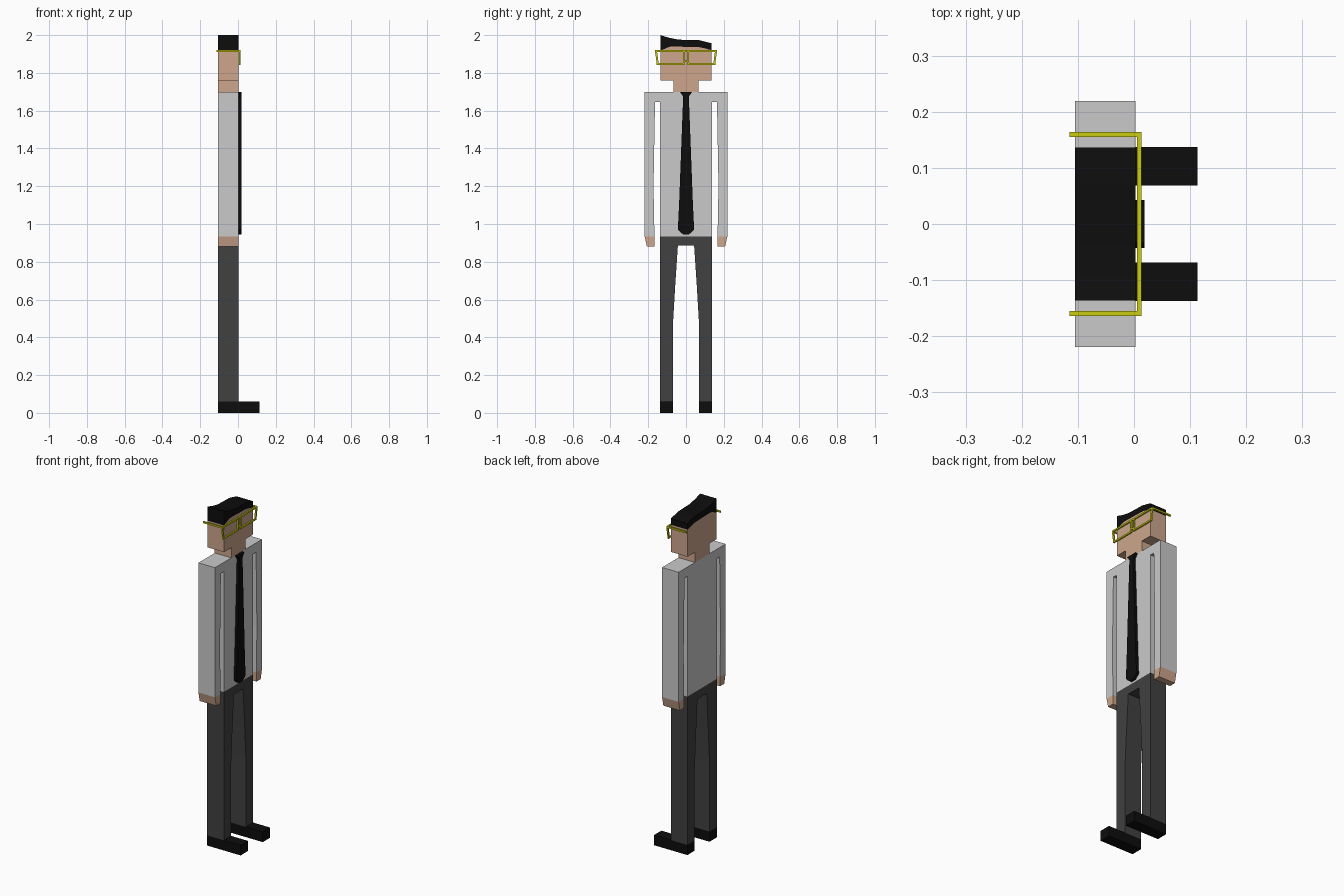
import bpy, bmesh

if "Cube" in bpy.data.objects:
    bpy.data.objects.remove(bpy.data.objects["Cube"])

BACK, FRONT = -0.105, 0.003   # depth of the body slab (figure faces +x)


def material(name, rgb):
    m = bpy.data.materials.new(name)
    m.diffuse_color = (*rgb, 1)
    m.use_nodes = True
    m.node_tree.nodes["Principled BSDF"].inputs["Base Color"].default_value = m.diffuse_color
    return m


SKIN = material("skin", (0.61, 0.38, 0.26))
SHIRT = material("light_grey", (0.59, 0.59, 0.59))
TROUSERS = material("charcoal", (0.052, 0.052, 0.052))
BLACK = material("black", (0.004, 0.004, 0.004))
YELLOW = material("yellow", (0.60, 0.60, 0.006))


def slab(name, outline, mat, x0=BACK, x1=FRONT):
    """Extrude a (y, z) outline from x0 to x1."""
    bm = bmesh.new()
    face = bm.faces.new([bm.verts.new((x0, y, z)) for y, z in outline])
    ext = bmesh.ops.extrude_face_region(bm, geom=[face])["geom"]
    verts = [g for g in ext if isinstance(g, bmesh.types.BMVert)]
    bmesh.ops.translate(bm, verts=verts, vec=(x1 - x0, 0, 0))
    bmesh.ops.recalc_face_normals(bm, faces=bm.faces)
    me = bpy.data.meshes.new(name)
    bm.to_mesh(me)
    bm.free()
    me.materials.append(mat)
    ob = bpy.data.objects.new(name, me)
    bpy.context.collection.objects.link(ob)
    return ob


def mirrored(half):
    """Complete a half outline (y > 0) across y = 0."""
    return half + [(-y, z) for y, z in reversed(half)]


def pair(name, outline, mat, x0=BACK, x1=FRONT):
    """One part on each side of y = 0."""
    for side, s in (("left", 1), ("right", -1)):
        slab(f"{side}_{name}", [(s * y, z) for y, z in outline], mat, x0, x1)


def rect(y0, y1, z0, z1):
    return [(y0, z0), (y1, z0), (y1, z1), (y0, z1)]


# Shoes and trousers
pair("shoe", rect(0.069, 0.137, 0, 0.06), BLACK, BACK, 0.113)
slab("trousers", mirrored([(0.043, 0.885), (0.058, 0.66), (0.069, 0.47),
                           (0.069, 0.06), (0.137, 0.06), (0.137, 0.935)]), TROUSERS)

# Shirt with sleeves separated by narrow gaps, and hands
slab("shirt", mirrored([(0.137, 0.935), (0.137, 1.645), (0.164, 1.645),
                        (0.172, 1.2), (0.167, 0.935), (0.219, 0.935),
                        (0.219, 1.70)]), SHIRT)
pair("hand", [(0.167, 0.935), (0.168, 0.88), (0.207, 0.88), (0.219, 0.935)], SKIN)

# Tie
slab("tie", mirrored([(0.028, 0.955), (0.043, 0.97), (0.036, 1.12),
                      (0.015, 1.675), (0.033, 1.70)]) , BLACK, FRONT, 0.019)
slab("tie_tip", mirrored([(0.015, 0.945), (0.028, 0.955)]), BLACK, FRONT, 0.019)

# Neck, head and swept hair sharing a hairline
hairline = [(0.136, 1.92), (0.10, 1.93), (0.07, 1.936),
            (-0.08, 1.94), (-0.10, 1.933), (-0.136, 1.918)]
slab("neck", rect(-0.067, 0.067, 1.70, 1.76), SKIN)
slab("head", [(-0.136, 1.76), (0.136, 1.76)] + hairline, SKIN)
slab("hair", hairline + [(-0.136, 2.0), (-0.09, 1.986), (-0.04, 1.976),
                         (0.02, 1.974), (0.07, 1.973), (0.136, 1.957)], BLACK)

# Glasses: brow bar, lens rims, bridge and temples
GX = (0.005, 0.013)
slab("glasses_brow_bar", rect(-0.164, 0.164, 1.911, 1.92), YELLOW, *GX)
pair("rim_bottom", rect(0.007, 0.155, 1.843, 1.852), YELLOW, *GX)
pair("rim_outer", [(0.145, 1.852), (0.155, 1.852), (0.164, 1.911), (0.153, 1.911)],
     YELLOW, *GX)
pair("rim_inner", rect(0.007, 0.016, 1.852, 1.911), YELLOW, *GX)
slab("glasses_bridge", rect(-0.007, 0.007, 1.857, 1.866), YELLOW, *GX)
pair("temple", rect(0.155, 0.164, 1.911, 1.92), YELLOW, -0.115, GX[0])
